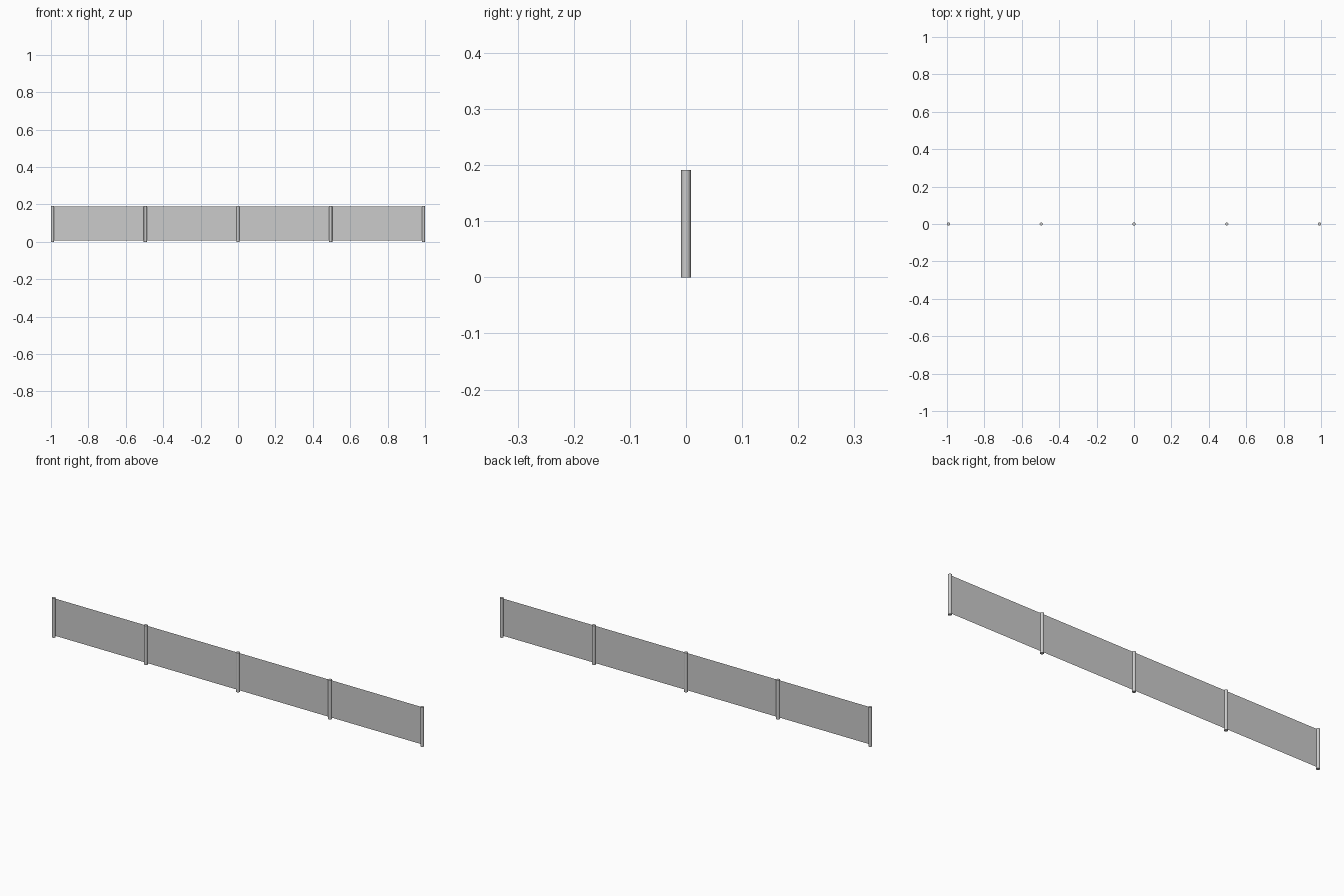
import bpy, bmesh

if "Cube" in bpy.data.objects:
    bpy.data.objects.remove(bpy.data.objects["Cube"])

R, H = 0.0085, 0.191          # post radius and height
SPAN = 1 - R                  # outermost post centre
BOTTOM, TOP = 0.008, 0.189    # fabric edges
xs = [-SPAN + i * SPAN / 2 for i in range(5)]

def post(i, x):
    bpy.ops.mesh.primitive_cylinder_add(vertices=16, radius=R, depth=H, location=(x, 0, H / 2))
    ob = bpy.context.object
    ob.name = f"post_{i + 1}"
    bpy.ops.object.shade_smooth_by_angle()

# round posts
for i, x in enumerate(xs):
    post(i, x)

# thin fabric sheet running through all posts
bm = bmesh.new()
cols = [(bm.verts.new((x, 0, BOTTOM)), bm.verts.new((x, 0, TOP))) for x in xs]
for a, b in zip(cols, cols[1:]):
    bm.faces.new((a[0], b[0], b[1], a[1]))
mesh = bpy.data.meshes.new("fence_fabric")
bm.to_mesh(mesh)
bm.free()
bpy.context.collection.objects.link(bpy.data.objects.new("fence_fabric", mesh))
